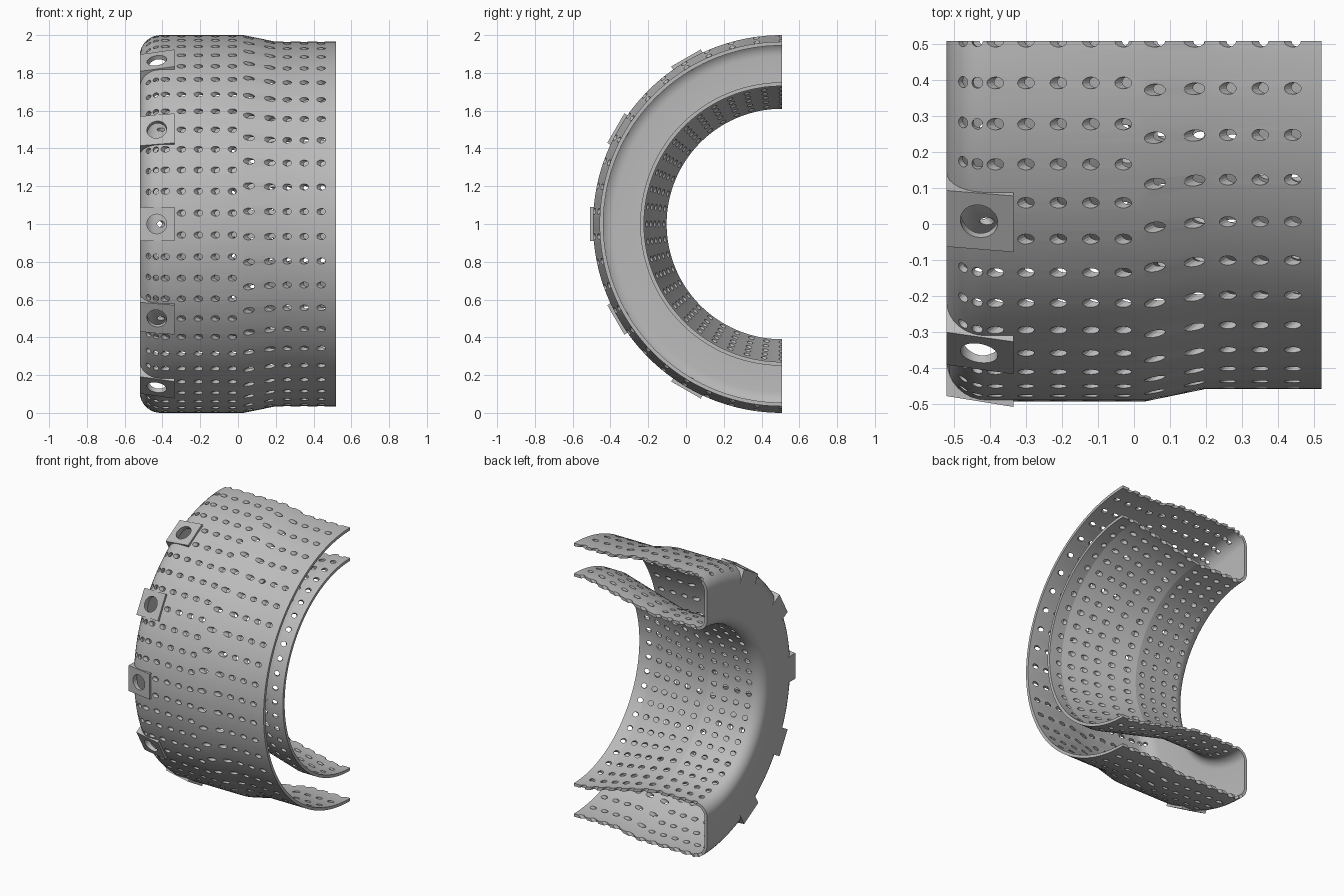
import bpy, bmesh
from math import sin, cos, asin, pi, radians
from mathutils import Vector, Matrix

cube = bpy.data.objects.get("Cube")
if cube:
    bpy.data.objects.remove(cube)

AXIS_Y, AXIS_Z = 0.5075, 1.0
WALL = 0.02
SEGMENTS = 96

metal = bpy.data.materials.new("grey metal")
metal.use_nodes = True
GREY = (0.5, 0.5, 0.5, 1)
metal.diffuse_color = GREY
metal.node_tree.nodes["Principled BSDF"].inputs["Base Color"].default_value = GREY


def place(x, r, a, side=0.0):
    """Point at axial x, radius r, angle a up from the front, shifted along the tangent."""
    return Vector((x, AXIS_Y - r * cos(a) + side * sin(a), AXIS_Z + r * sin(a) + side * cos(a)))


def finish(bm, name):
    bmesh.ops.recalc_face_normals(bm, faces=bm.faces)
    mesh = bpy.data.meshes.new(name)
    bm.to_mesh(mesh)
    bm.free()
    mesh.materials.append(metal)
    obj = bpy.data.objects.new(name, mesh)
    bpy.context.collection.objects.link(obj)
    return obj


def skin(rings, name):
    """Bridge matching closed rings and cap both ends."""
    bm = bmesh.new()
    rows = [[bm.verts.new(p) for p in ring] for ring in rings]
    n = len(rows[0])
    for a, b in zip(rows, rows[1:]):
        for i in range(n):
            bm.faces.new((a[i], a[(i + 1) % n], b[(i + 1) % n], b[i]))
    bm.faces.new(rows[0])
    bm.faces.new(rows[-1])
    return finish(bm, name)


def arc(cx, cr, radius, start, end, steps=8):
    angles = [radians(start + (end - start) * i / steps) for i in range(steps + 1)]
    return [(cx + radius * cos(t), cr + radius * sin(t)) for t in angles]


def liner_profile(t):
    """Channel section, moved inward by t: outer wall, dome, inner wall."""
    return ([(0.52, 0.965 - t), (0.2, 0.965 - t), (0.03, 1 - t)]
            + arc(-0.41, 0.89, 0.11 - t, 90, 180)
            + arc(-0.435, 0.695, 0.085 - t, 180, 270)
            + [(-0.1, 0.61 + t), (0.42, 0.73 + t), (0.52, 0.73 + t)])


def add_cutter(bm, x, r, a, radius, depth, tilt=0.0, sides=14):
    """Cylinder through (x, r, a), leaning its outer end towards the dome by tilt."""
    out = Vector((-sin(tilt), -cos(a) * cos(tilt), sin(a) * cos(tilt)))
    turn = out.to_track_quat('Z', 'Y').to_matrix().to_4x4()
    bmesh.ops.create_cone(bm, cap_ends=True, segments=sides, radius1=radius, radius2=radius,
                          depth=depth, matrix=Matrix.Translation(place(x, r, a)) @ turn)


def cut(obj, cutter):
    mod = obj.modifiers.new("holes", 'BOOLEAN')
    mod.operation = 'DIFFERENCE'
    mod.solver = 'MANIFOLD'
    mod.object = cutter
    bpy.context.view_layer.objects.active = obj
    bpy.ops.object.modifier_apply(modifier=mod.name)


def smooth(obj):
    bpy.ops.object.select_all(action='DESELECT')
    obj.select_set(True)
    bpy.context.view_layer.objects.active = obj
    bpy.ops.object.shade_smooth_by_angle(angle=radians(12.5))


def spread(count):
    return [-pi / 2 + pi * i / count for i in range(count + 1)]


# Half-ring channel liner
section = liner_profile(0) + liner_profile(WALL)[::-1]
liner = skin([[place(x, r, a) for x, r in section] for a in spread(SEGMENTS)], "liner")

# Slanted cooling holes: outer wall by the dome, outer wall by the open end, inner wall
LEAN = radians(45)
port_angles = [radians(d) for d in (-60, -30, 0, 30, 60)]
clear_angles = [a for a in spread(27) if min(abs(a - p) for p in port_angles) > radians(6.5)]
holes = bmesh.new()
for a in spread(27):
    for x in (-0.29, -0.2, -0.11, -0.02):
        add_cutter(holes, x, 0.99, a, 0.0165, 0.09, LEAN)
for a in clear_angles:
    add_cutter(holes, -0.375, 0.99, a, 0.0165, 0.09, LEAN)
for a in spread(23):
    for x in (0.07, 0.18, 0.27, 0.36, 0.45):
        r = 0.955 + 0.035 * max(0, (0.2 - x) / 0.17)
        add_cutter(holes, x, r, a, 0.0165, 0.09, LEAN)
for a in spread(24):
    for x in (-0.415, -0.325, -0.235, -0.145, -0.03, 0.08, 0.18, 0.27, 0.36, 0.45):
        r = 0.62 + 0.12 * min(1, max(0, (x + 0.1) / 0.52))
        add_cutter(holes, x, r, a, 0.0165, 0.09, radians(-35))

# Holes square to the rounded corner
corner_holes = bmesh.new()
for a in clear_angles:
    for x in (-0.475, -0.435):
        tilt = asin((-0.41 - x) / 0.11)
        add_cutter(corner_holes, -0.41 - 0.1 * sin(tilt), 0.89 + 0.1 * cos(tilt), a,
                   0.0155, 0.042, tilt)

# Large ports, cut through both wall and boss plates
ports = bmesh.new()
for a in port_angles:
    add_cutter(ports, -0.43, 0.95, a, 0.052, 0.2, sides=32)

hole_cutter = finish(holes, "hole_cutter")
corner_cutter = finish(corner_holes, "corner_cutter")
port_cutter = finish(ports, "port_cutter")
cutters = (hole_cutter, corner_cutter, port_cutter)
for cutter in cutters:
    cut(liner, cutter)
smooth(liner)

# Square boss plates seated on the rounded corner
boss_section = ([(-0.52, 0.985), (-0.335, 1.015), (-0.335, 0.986)]
                + arc(-0.41, 0.886, 0.1, 90, 180) + [(-0.52, 0.886)])
for i, a in enumerate(port_angles):
    boss = skin([[place(x, r, a, s) for x, r in boss_section] for s in (-0.09, 0.09)],
                f"port_boss_{i + 1}")
    cut(boss, port_cutter)
    smooth(boss)

for cutter in cutters:
    bpy.data.objects.remove(cutter)
